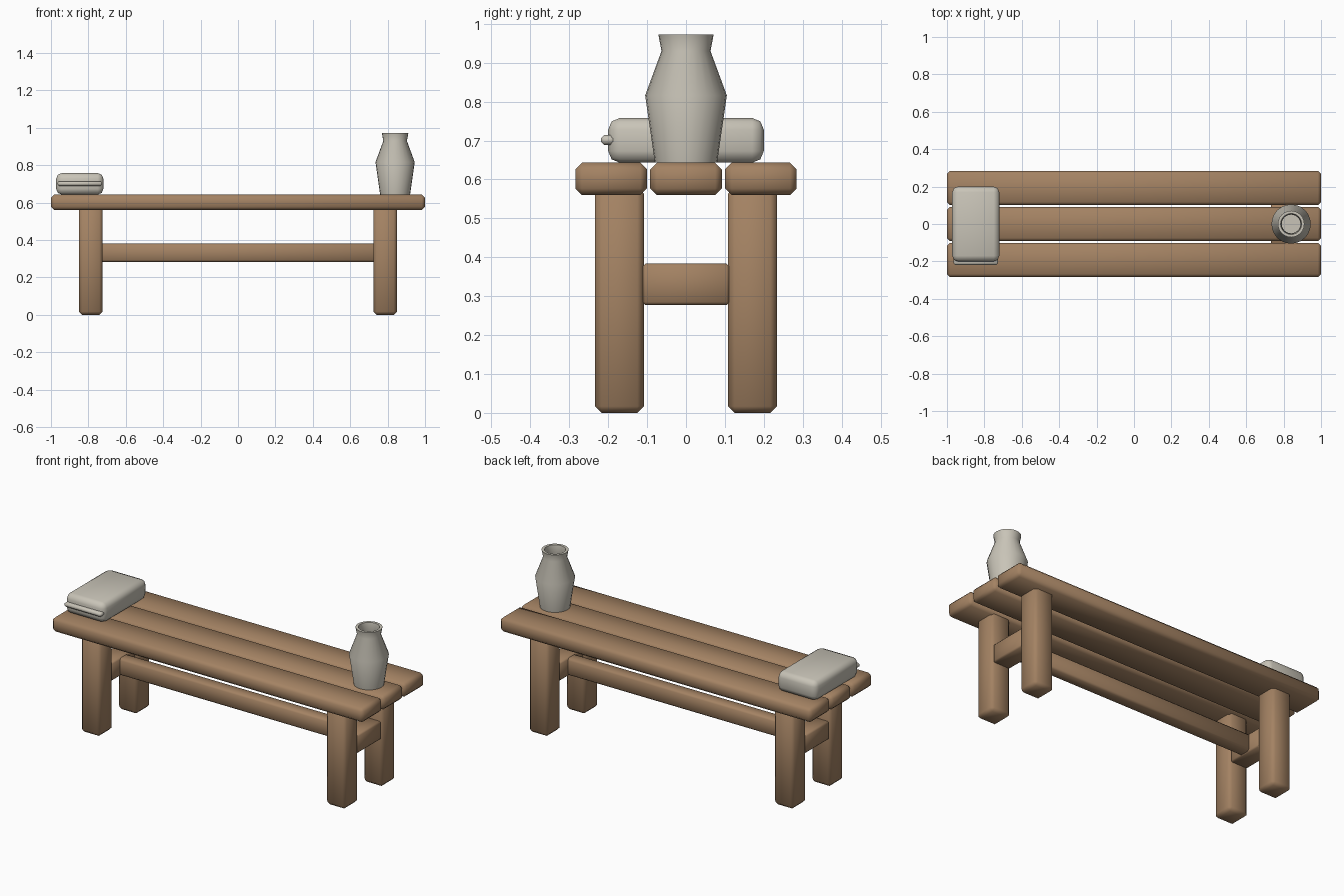
import bpy
import bmesh
import math
from mathutils import Vector

cube = bpy.data.objects.get("Cube")
if cube:
    bpy.data.objects.remove(cube, do_unlink=True)


def make_material(name, rgb):
    mat = bpy.data.materials.new(name)
    mat.use_nodes = True
    mat.diffuse_color = (*rgb, 1)
    mat.node_tree.nodes["Principled BSDF"].inputs["Base Color"].default_value = (*rgb, 1)
    return mat


wood = make_material("warm_wood", (0.37, 0.225, 0.125))
stone = make_material("pale_grey", (0.58, 0.55, 0.475))


def finish(name, bm, mat, angle):
    mesh = bpy.data.meshes.new(name)
    bm.normal_update()
    bm.to_mesh(mesh)
    bm.free()
    mesh.materials.append(mat)
    obj = bpy.data.objects.new(name, mesh)
    bpy.context.collection.objects.link(obj)
    bpy.ops.object.select_all(action="DESELECT")
    obj.select_set(True)
    bpy.context.view_layer.objects.active = obj
    bpy.ops.object.shade_smooth_by_angle(angle=math.radians(angle))
    return obj


def box(name, x, y, z, mat, bevel, segments=1):
    """Bevelled box given by its (min, max) range on each axis."""
    bm = bmesh.new()
    bmesh.ops.create_cube(bm, size=1)
    for v in bm.verts:
        v.co = Vector([r[0] + (c + 0.5) * (r[1] - r[0]) for c, r in zip(v.co, (x, y, z))])
    bmesh.ops.bevel(bm, geom=bm.edges[:], offset=bevel, segments=segments,
                    profile=0.5, affect="EDGES")
    return finish(name, bm, mat, 50)


# Seat planks
for name, y in (("front", -0.1925), ("middle", 0), ("back", 0.1925)):
    box(f"{name}_seat_plank", (-1, 1), (y - 0.092, y + 0.092), (0.56, 0.643), wood, 0.017)

# Legs and the short rails joining each pair
for side, sx in (("right", -1), ("left", 1)):
    x = sx * 0.787
    for end, sy in (("front", -1), ("back", 1)):
        y = sy * 0.171
        box(f"{side}_{end}_leg", (x - 0.063, x + 0.063), (y - 0.063, y + 0.063),
            (0, 0.58), wood, 0.017)
    box(f"{side}_cross_rail", (x - 0.055, x + 0.055), (-0.112, 0.112),
        (0.277, 0.384), wood, 0.008)

# Long stretcher under the seat
box("long_stretcher", (-0.76, 0.76), (-0.037, 0.037), (0.283, 0.38), wood, 0.01)

# Folded blanket with a rolled fold along its front
box("folded_blanket", (-0.972, -0.72), (-0.2, 0.2), (0.643, 0.758), stone, 0.03, 2)
box("blanket_fold", (-0.965, -0.727), (-0.219, -0.18), (0.689, 0.714), stone, 0.008)

# Hollow vase, spun from its profile: outer wall, rim, inner wall
profile = [(0, 0.643), (0.08, 0.643), (0.105, 0.816), (0.063, 0.93), (0.071, 0.972),
           (0.056, 0.972), (0.05, 0.93), (0.088, 0.816), (0.066, 0.665), (0, 0.665)]
bm = bmesh.new()
verts = [bm.verts.new((0.84 + r, 0, z)) for r, z in profile]
edges = [bm.edges.new(pair) for pair in zip(verts, verts[1:])]
bmesh.ops.spin(bm, geom=verts + edges, cent=(0.84, 0, 0), axis=(0, 0, 1),
               angle=math.tau, steps=24, use_merge=True)
bmesh.ops.remove_doubles(bm, verts=bm.verts[:], dist=0.0005)
bmesh.ops.recalc_face_normals(bm, faces=bm.faces[:])
finish("vase", bm, stone, 40)
